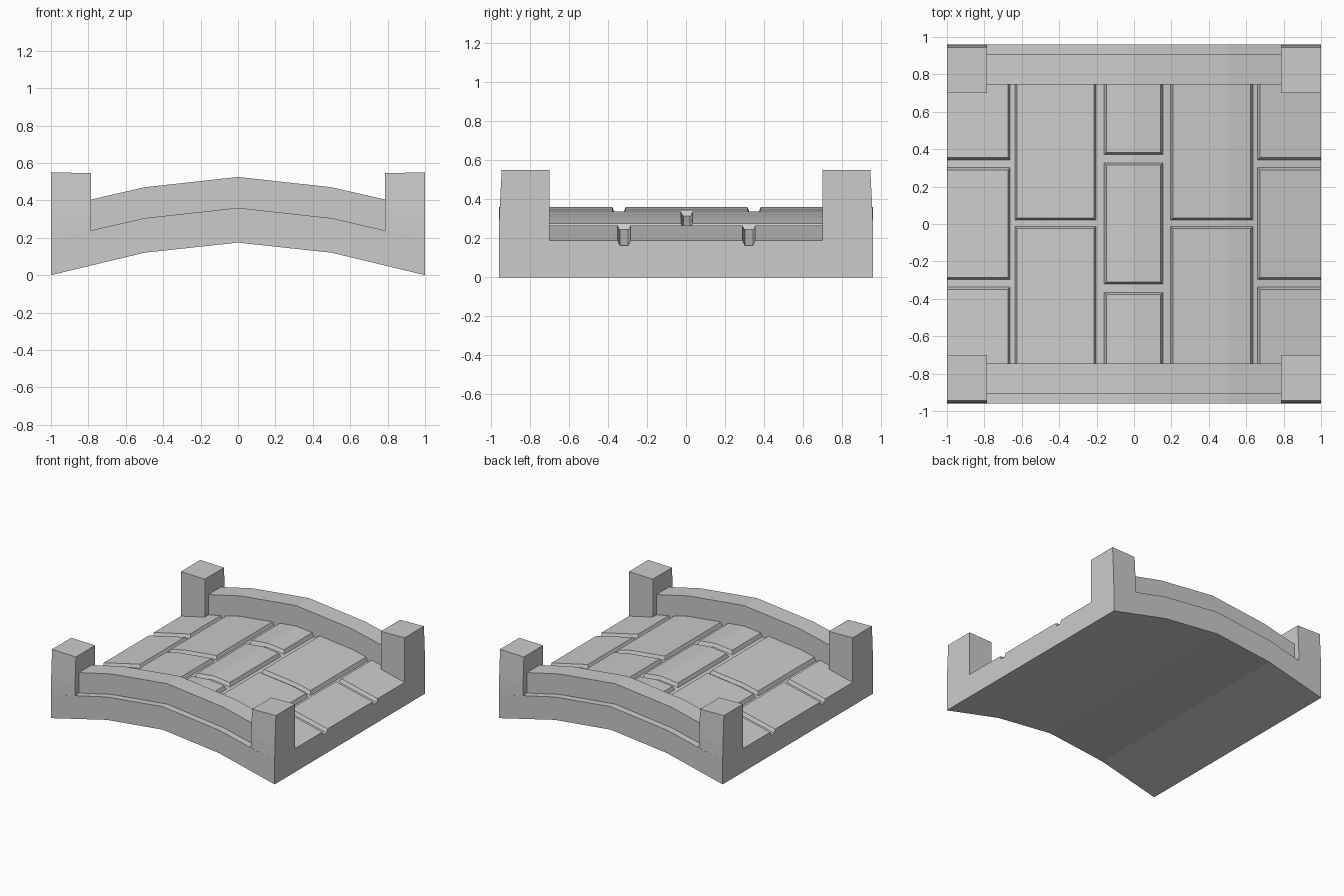
import bpy, bmesh

if "Cube" in bpy.data.objects:
    bpy.data.objects.remove(bpy.data.objects["Cube"])

G = 0.028   # groove depth
C = 0.013   # plank chamfer width
BREAKS = (-0.5, 0.0, 0.5)


def deck_z(x):
    """Height of the arched deck surface."""
    a = abs(x)
    return 0.36 - 0.11 * a if a <= 0.5 else 0.305 - 0.23 * (a - 0.5)


def finish(name, bm):
    bmesh.ops.recalc_face_normals(bm, faces=bm.faces)
    me = bpy.data.meshes.new(name)
    bm.to_mesh(me)
    bm.free()
    ob = bpy.data.objects.new(name, me)
    bpy.context.collection.objects.link(ob)
    return ob


def loft(name, sections):
    """Skin a list of equal closed sections and cap both ends."""
    bm = bmesh.new()
    rings = [[bm.verts.new(p) for p in s] for s in sections]
    n = len(rings[0])
    for a, b in zip(rings, rings[1:]):
        for i in range(n):
            j = (i + 1) % n
            bm.faces.new((a[i], a[j], b[j], b[i]))
    bm.faces.new(rings[0])
    bm.faces.new(rings[-1][::-1])
    return finish(name, bm)


def beam(name, stations, y0, y1):
    """Arched beam from (x, z_bottom, z_top) stations."""
    loft(name, [[(x, y0, b), (x, y1, b), (x, y1, t), (x, y0, t)]
                for x, b, t in stations])


def plank(name, x0, x1, y0, y1):
    """Chamfered plank that follows the arch; outer edges stay square."""
    cl, cr = (0 if x0 <= -1 else C), (0 if x1 >= 1 else C)
    cf, cb = (0 if y0 < -0.7 else C), (0 if y1 > 0.7 else C)
    xs = [x0] + [b for b in BREAKS if x0 < b < x1] + [x1]
    secs = []
    for x in xs:
        xt = x + cl if x == x0 else x - cr if x == x1 else x
        zb, zt = deck_z(x) - G - 0.002, deck_z(xt)
        secs.append([(x, y0, zb), (x, y1, zb), (xt, y1 - cb, zt), (xt, y0 + cf, zt)])
    loft(name, secs)


# Arched stone core and full-height side edges
bottom = {-1: 0.0, -0.5: 0.12, 0: 0.174, 0.5: 0.12, 1: 0.0}
beam("arch_core", [(x, b, deck_z(x) - G) for x, b in bottom.items()], -0.745, 0.745)
for s, side in ((-1, "front"), (1, "back")):
    ys = sorted((s * 0.745, s * 0.96))
    beam(side + "_edge", [(x, b, deck_z(x)) for x, b in bottom.items()], *ys)
    # Low curved parapet
    yr = sorted((s * 0.745, s * 0.905))
    beam(side + "_parapet", [(x, deck_z(x) - 0.01, deck_z(x) + 0.165)
                             for x in (-0.8, -0.5, 0, 0.5, 0.8)], *yr)
    # Corner posts with a slightly leaning outer face
    for t, end in ((-1, "left"), (1, "right")):
        def ring(z, y, dz=0):
            return [(t * 0.787, s * 0.70, z - dz), (t, s * 0.70, z),
                    (t, s * y, z), (t * 0.787, s * y, z - dz)]
        loft(f"{side}_{end}_post", [ring(0.19, 0.96), ring(0.32, 0.957),
                                    ring(0.55, 0.945, 0.005)])

# Deck slabs: columns (x range) and the (start, end) of each cross groove
outer = [(-0.337, -0.298), (0.303, 0.342)]
middle = [(-0.012, 0.02)]
centre = [(-0.365, -0.322), (0.328, 0.37)]
columns = [(-1, -0.662, outer), (-0.638, -0.202, middle), (-0.16, 0.155, centre),
           (0.195, 0.636, middle), (0.66, 1, outer)]
for c, (x0, x1, grooves) in enumerate(columns):
    start = -0.745
    for k, (g0, g1) in enumerate(grooves + [(0.745, 0)]):
        plank(f"deck_slab_{c}_{k}", x0, x1, start, g0)
        start = g1
